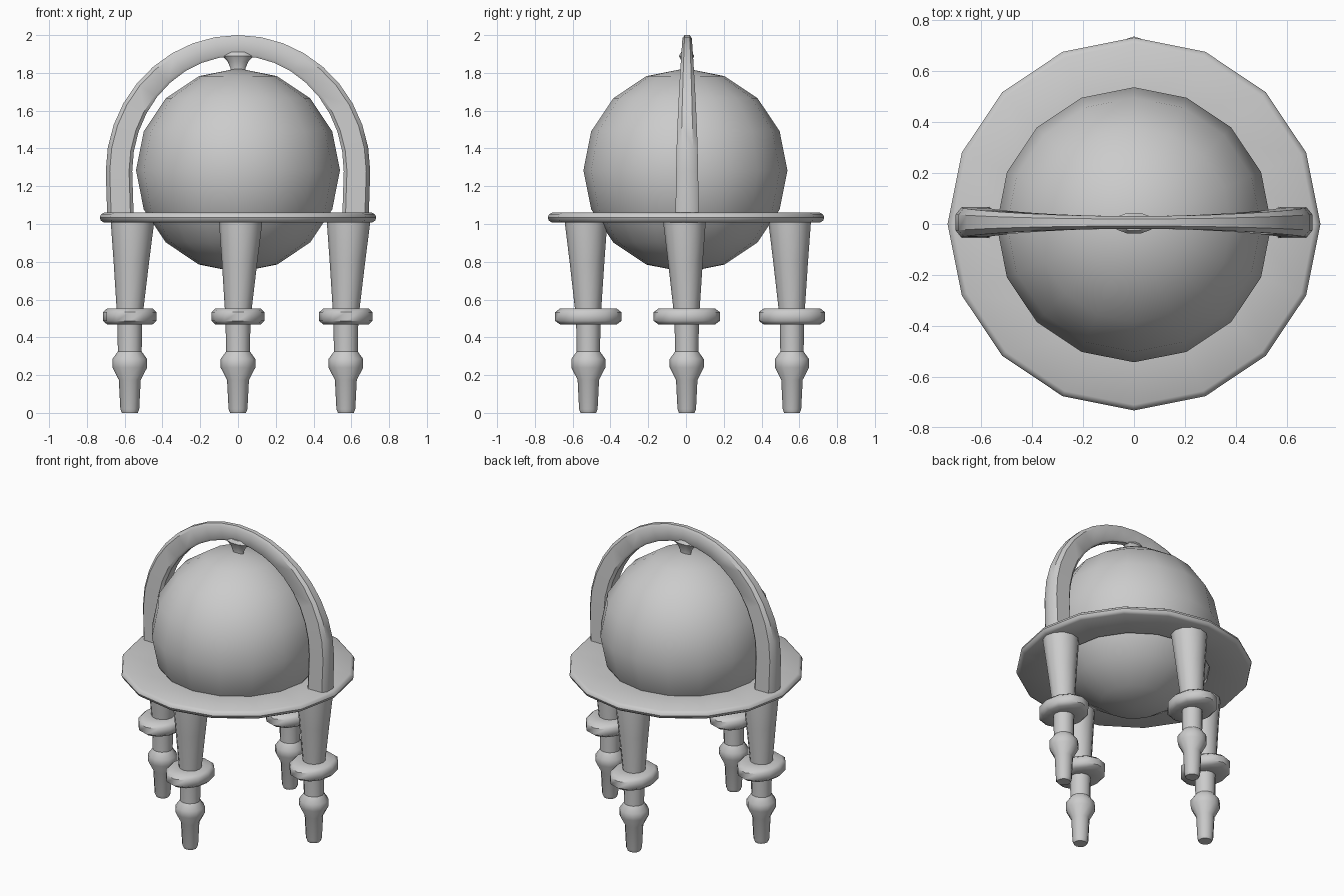
import bpy, bmesh, math

if "Cube" in bpy.data.objects:
    bpy.data.objects.remove(bpy.data.objects["Cube"])


def finish(name, bm, angle):
    bmesh.ops.recalc_face_normals(bm, faces=bm.faces)
    me = bpy.data.meshes.new(name)
    bm.to_mesh(me)
    bm.free()
    ob = bpy.data.objects.new(name, me)
    bpy.context.collection.objects.link(ob)
    bpy.ops.object.select_all(action='DESELECT')
    ob.select_set(True)
    bpy.context.view_layer.objects.active = ob
    bpy.ops.object.shade_smooth_by_angle(angle=math.radians(angle))
    return ob


def skin(bm, loops, closed=False):
    """Bridge equal-sized vertex loops; cap the ends unless closed."""
    rings = [[bm.verts.new(p) for p in loop] for loop in loops]
    pairs = list(zip(rings, rings[1:]))
    if closed:
        pairs.append((rings[-1], rings[0]))
    for a, b in pairs:
        for i in range(len(a)):
            j = (i + 1) % len(a)
            bm.faces.new((a[i], a[j], b[j], b[i]))
    if not closed:
        bm.faces.new(rings[0])
        bm.faces.new(rings[-1])


def circle(cx, cy, z, rx, ry, n):
    return [(cx + rx * math.cos(2 * math.pi * i / n),
             cy + ry * math.sin(2 * math.pi * i / n), z) for i in range(n)]


def lathe(name, cx, cy, profile, n, closed=False, wide=1.0, angle=50):
    bm = bmesh.new()
    skin(bm, [circle(cx, cy, z, r, r * wide, n) for r, z in profile], closed)
    return finish(name, bm, angle)


# globe: low-poly smooth sphere
bm = bmesh.new()
bmesh.ops.create_uvsphere(bm, u_segments=16, v_segments=8, radius=0.54)
globe = finish("globe", bm, 60)
globe.location = (0, -0.003, 1.284)

# flat horizon ring with rounded rim
lathe("horizon_ring", 0, 0,
      [(0.47, 1.01), (0.71, 1.008), (0.726, 1.018), (0.732, 1.034),
       (0.726, 1.05), (0.71, 1.06), (0.47, 1.058)], 16, closed=True, angle=40)

# turned legs, each with an oval collar
leg_profile = [(0.042, 0.0), (0.05, 0.02), (0.058, 0.175), (0.092, 0.24),
               (0.092, 0.285), (0.063, 0.325), (0.066, 0.48), (0.072, 0.56),
               (0.094, 0.80), (0.114, 1.0), (0.114, 1.03)]
collar_profile = [(0.06, 0.468), (0.12, 0.468), (0.141, 0.487),
                  (0.141, 0.533), (0.12, 0.553), (0.06, 0.553)]
for tag, x, y in (("left", -0.573, 0.004), ("right", 0.571, 0.004),
                  ("front", 0, -0.517), ("back", 0, 0.561)):
    bm = bmesh.new()
    loops = []
    for r, z in leg_profile:
        lean = max(0, (z - 0.5) / 0.5)
        loops.append(circle(x + 0.014 * lean, y - 0.012 * lean, z, r, r * 0.98, 12))
    skin(bm, loops)
    finish(tag + "_leg", bm, 35)
    lathe(tag + "_leg_collar", x, y, collar_profile, 12, wide=1.245, angle=50)

# arch over the globe: chamfered section, thinner toward the top
section = [(0.0, -0.7), (0.0, 0.7), (0.12, 1.0), (0.85, 1.0),
           (1.0, 0.55), (1.0, -0.55), (0.85, -1.0), (0.12, -1.0)]


def arch_loop(c, s, drop):
    t = max(s, 0)
    half = 0.062 if drop else 0.058 - 0.033 * t ** 1.5
    pts = []
    for u, v in section:
        rx = 0.56 + 0.14 * u - (0.008 if drop else 0)
        rz = 0.61 + 0.11 * u
        pts.append((rx * c, 0.006 + half * v, 1.28 + rz * s - drop))
    return pts


steps = 18
loops = [arch_loop(1, 0, 0.25)]
for i in range(steps + 1):
    a = math.pi * i / steps
    loops.append(arch_loop(math.cos(a), math.sin(a), 0))
loops.append(arch_loop(-1, 0, 0.25))
bm = bmesh.new()
skin(bm, loops)
finish("arch", bm, 40)

# flared pivot pin joining arch and globe
lathe("pivot_pin", 0, 0.003,
      [(0.036, 1.79), (0.04, 1.825), (0.055, 1.86), (0.085, 1.89), (0.06, 1.91)],
      10, wide=0.5, angle=50)
